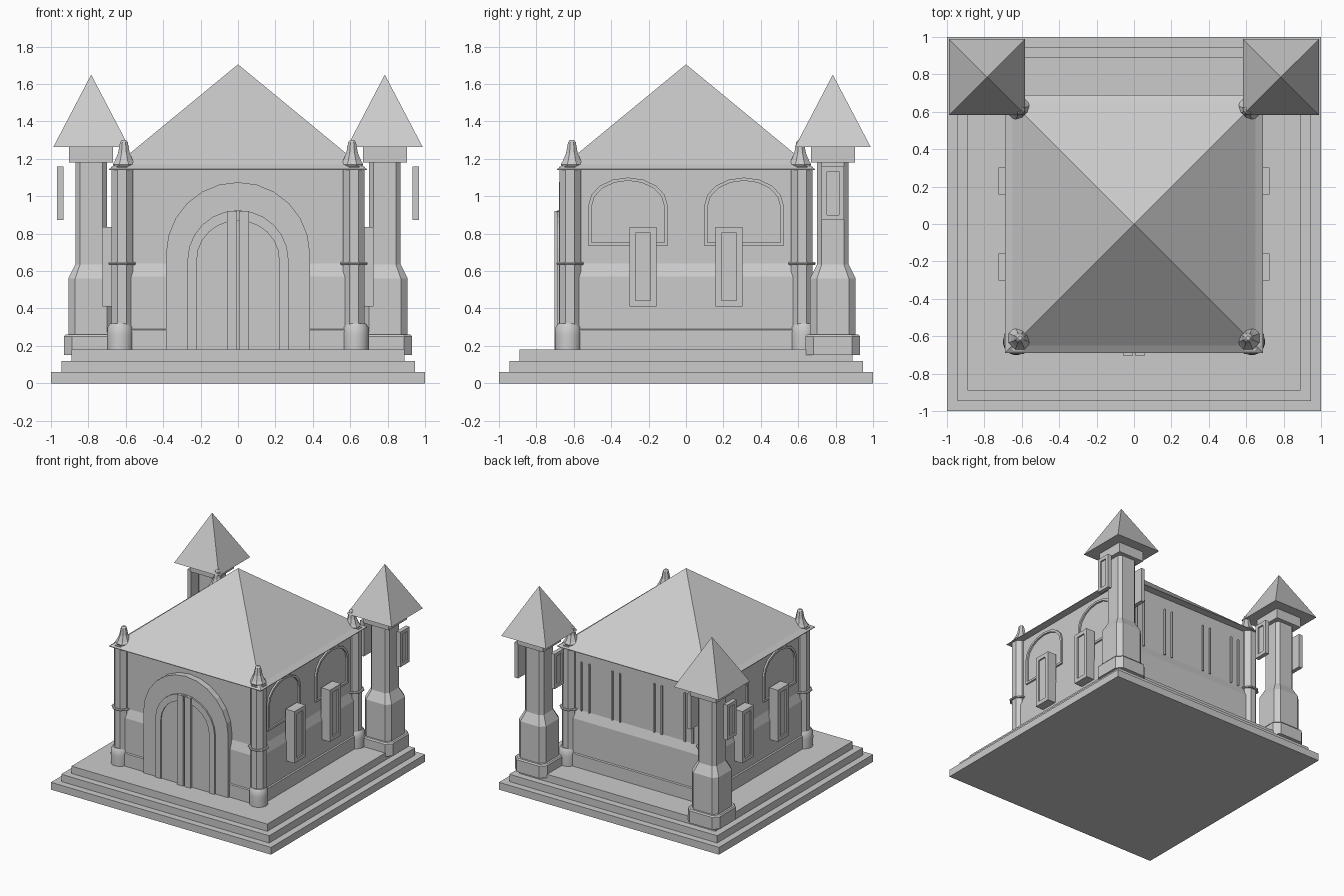
import bpy, bmesh, math
from mathutils import Matrix, Vector

if "Cube" in bpy.data.objects:
    bpy.data.objects.remove(bpy.data.objects["Cube"])


def finish(bm, name, smooth=False):
    bmesh.ops.remove_doubles(bm, verts=bm.verts, dist=1e-5)
    bmesh.ops.recalc_face_normals(bm, faces=bm.faces)
    me = bpy.data.meshes.new(name)
    bm.to_mesh(me)
    bm.free()
    ob = bpy.data.objects.new(name, me)
    bpy.context.collection.objects.link(ob)
    if smooth:
        bpy.ops.object.select_all(action='DESELECT')
        ob.select_set(True)
        bpy.context.view_layer.objects.active = ob
        bpy.ops.object.shade_smooth_by_angle(angle=math.radians(35))
    return ob


def loft(name, rings, smooth=False):
    """Skin a stack of equal-length point rings and cap both ends."""
    bm = bmesh.new()
    vs = [[bm.verts.new(p) for p in r] for r in rings]
    n = len(vs[0])
    for a, b in zip(vs, vs[1:]):
        for i in range(n):
            j = (i + 1) % n
            bm.faces.new((a[i], a[j], b[j], b[i]))
    bm.faces.new(vs[0])
    bm.faces.new(vs[-1])
    return finish(bm, name, smooth)


def square(h, z, cx=0, cy=0, cut=0):
    """Square ring, optionally with its corners cut off."""
    pts = []
    for sx, sy in ((1, 1), (-1, 1), (-1, -1), (1, -1)):
        if cut:
            two = [(cx + sx * h, cy + sy * h * (1 - cut), z), (cx + sx * h * (1 - cut), cy + sy * h, z)]
            pts += two if sx * sy > 0 else two[::-1]
        else:
            pts.append((cx + sx * h, cy + sy * h, z))
    return pts


def stack(name, prof, cx=0, cy=0, cut=0):
    return loft(name, [square(h, z, cx, cy, cut) for h, z in prof])


def turned(name, prof, cx, cy, n, smooth=False):
    ring = lambda r, z: [(cx + r * math.cos(2 * math.pi * (i + .5) / n),
                          cy + r * math.sin(2 * math.pi * (i + .5) / n), z) for i in range(n)]
    return loft(name, [ring(r, z) for r, z in prof], smooth)


def pyramid(name, h, z0, z1, cx=0, cy=0):
    bm = bmesh.new()
    base = [bm.verts.new(p) for p in square(h, z0, cx, cy)]
    tip = bm.verts.new((cx, cy, z1))
    bm.faces.new(base)
    for i in range(4):
        bm.faces.new((base[i], base[(i + 1) % 4], tip))
    return finish(bm, name)


# Wall panels are drawn as (u, z) outlines facing outward, then turned by angle
# (0 = front, 90 = right, 180 = back, 270 = left) and set between two distances.
def place(u, z, d, ang):
    return Matrix.Rotation(math.radians(ang), 3, 'Z') @ Vector((u, -d, z))


def panel(name, outline, d0, d1, ang=0):
    return loft(name, [[place(u, z, d, ang) for u, z in outline] for d in (d0, d1)])


def frame(name, outer, inner, d0, d1, ang=0):
    bm = bmesh.new()
    n = len(outer)
    L = [[bm.verts.new(place(u, z, d, ang)) for u, z in o]
         for o, d in ((outer, d0), (outer, d1), (inner, d1), (inner, d0))]
    for k in range(4):
        a, b = L[k], L[(k + 1) % 4]
        for i in range(n):
            j = (i + 1) % n
            bm.faces.new((a[i], a[j], b[j], b[i]))
    return finish(bm, name)


def box(u0, u1, z0, z1):
    return [(u0, z0), (u1, z0), (u1, z1), (u0, z1)]


def arch(c, hw, z0, spring, top, n=10):
    pts = [(c - hw, z0), (c + hw, z0)]
    for i in range(n + 1):
        t = math.pi * i / n
        pts.append((c + hw * math.cos(t), spring + (top - spring) * math.sin(t)))
    return pts


def window(name, c, z0, z1, w, d0, d1, ang, rim=.032):
    frame(name + "_frame", box(c - w, c + w, z0, z1),
          box(c - w + rim, c + w - rim, z0 + rim, z1 - rim), d0, d1, ang)
    panel(name + "_pane", box(c - w + rim, c + w - rim, z0 + rim, z1 - rim), d0, d1 - .012, ang)


# Stepped platform
for i in range(3):
    stack("step", [(1 - .055 * i, .06 * i), (1 - .055 * i, .06 * (i + 1))])

# Hall walls with plinth and sloped offset, eaves and pyramid roof
stack("hall_walls", [(.662, .18), (.662, .285), (.652, .29), (.652, .57), (.628, .64), (.628, 1.145)])
stack("roof_eaves", [(.69, 1.14), (.69, 1.145), (.65, 1.17)])
pyramid("hall_roof", .65, 1.17, 1.705)

# Corner columns with bases, rings and finials
for sx in (-1, 1):
    for sy in (-1, 1):
        x, y = sx * .62, sy * .62
        turned("column_shaft", [(.062, .18), (.062, 1.16)], x, y, 8)
        turned("column_base", [(.07, .18), (.071, .26), (.068, .30), (.055, .32)],
               sx * .63, sy * .63, 20, True)
        turned("column_ring", [(.075, .633), (.08, .64), (.075, .647)], x, y, 8)
        turned("column_finial", [(.05, 1.14), (.065, 1.17), (.052, 1.19), (.034, 1.23), (.022, 1.29), (.012, 1.30)],
               sx * .61, sy * .61, 8)

# Front portal: outer arch, door surround, leaves and battens
frame("portal_arch", arch(0, .385, .18, .69, 1.075, 12), arch(0, .27, .18, .66, .925, 12), .60, .678)
frame("door_surround", arch(0, .27, .18, .66, .925, 12), arch(0, .22, .18, .66, .87, 12), .60, .69)
panel("door_leaves", arch(0, .22, .18, .66, .87, 12), .60, .68)
for s in (-1, 1):
    panel("door_batten", box(*sorted((s * .006, s * .06)), .18, .92), .66, .703)

# Side walls: blind arches and tall windows
for ang in (90, 270):
    for s in (-1, 1):
        frame("blind_arch", arch(s * .31, .212, .735, .95, 1.10, 8),
              arch(s * .31, .194, .752, .945, 1.083, 8), .61, .642, ang)
        window("side_window", s * .23, .41, .835, .072, .645, .725, ang)

# Back wall: narrow slits between thin strips
for c in (-.47, -.19, .19, .47):
    for s in (-1, 1):
        panel("back_strip", box(c + s * .035 - .006, c + s * .035 + .006, .64, 1.04), .61, .642, 180)

# Two back towers with caps, roofs and hanging side windows
T = .785
for sx in (-1, 1):
    x = sx * T
    stack("tower_plinth", [(.146, .15), (.146, .25), (.138, .26)], x, T, .3)
    stack("tower_shaft", [(.122, .25), (.122, .56), (.085, .635), (.085, 1.19)], x, T, .3)
    stack("tower_cap", [(.118, 1.18), (.118, 1.265)], x, T)
    pyramid("tower_roof", .203, 1.262, 1.65, x, T)
    for d in (-1, 1):
        ang = 90 if d > 0 else 270
        mid = d * (x + d * .165)
        window("tower_window", d * T, .872, 1.16, .06, mid - .016, mid + .018, ang, .028)
